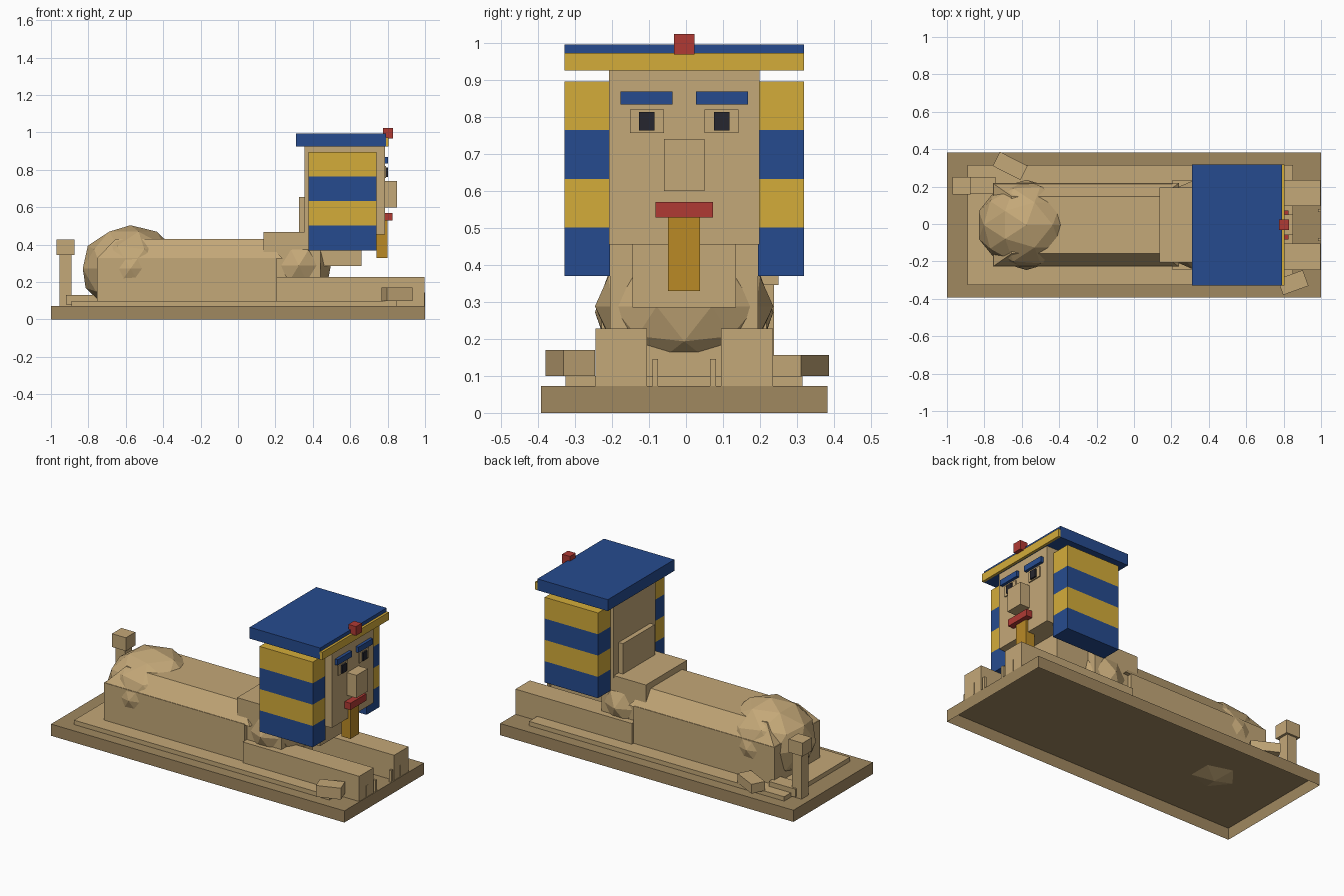
import bpy, bmesh
from mathutils import Matrix, Vector
from math import radians

cube = bpy.data.objects.get("Cube")
if cube:
    bpy.data.objects.remove(cube, do_unlink=True)

YC = -0.005  # centre line of the figure


def material(name, hex_code):
    rgb = [int(hex_code[i:i + 2], 16) / 255 for i in (0, 2, 4)]
    lin = [c / 12.92 if c <= 0.04045 else ((c + 0.055) / 1.055) ** 2.4 for c in rgb]
    m = bpy.data.materials.new(name)
    m.use_nodes = True
    m.diffuse_color = (*lin, 1)
    bsdf = next(n for n in m.node_tree.nodes if n.type == 'BSDF_PRINCIPLED')
    bsdf.inputs["Base Color"].default_value = (*lin, 1)
    return m


SAND = material("sandstone", "C4A878")
DARK = material("dark_sandstone", "A08860")
BLUE = material("royal_blue", "264B8F")
GOLD = material("gold", "D4AC3A")
OCHRE = material("ochre", "BA8A26")
RED = material("red", "B03A34")
BLACK = material("black", "26262E")


def finish(name, bm, mat):
    bmesh.ops.recalc_face_normals(bm, faces=bm.faces)
    me = bpy.data.meshes.new(name)
    bm.to_mesh(me)
    bm.free()
    me.materials.append(mat)
    ob = bpy.data.objects.new(name, me)
    bpy.context.collection.objects.link(ob)
    return ob


def box_mesh(x, y, z, angle=0):
    bm = bmesh.new()
    bmesh.ops.create_cube(bm, size=1)
    centre = Vector((sum(x) / 2, sum(y) / 2, sum(z) / 2))
    size = Vector((x[1] - x[0], y[1] - y[0], z[1] - z[0]))
    bm.transform(Matrix.Translation(centre) @ Matrix.Rotation(radians(angle), 4, 'Z')
                 @ Matrix.Diagonal(size).to_4x4())
    return bm


def box(name, mat, x, y, z, angle=0):
    return finish(name, box_mesh(x, y, z, angle), mat)


def centred(name, mat, x, half, z):
    return box(name, mat, x, (YC - half, YC + half), z)


def pair(name, mat, x, inner, outer, z):
    box("left_" + name, mat, x, (YC + inner, YC + outer), z)
    box("right_" + name, mat, x, (YC - outer, YC - inner), z)


def boulder(name, centre, radii):
    bm = bmesh.new()
    bmesh.ops.create_icosphere(bm, subdivisions=2, radius=1)
    bm.transform(Matrix.Translation(centre) @ Matrix.Diagonal(radii).to_4x4())
    return finish(name, bm, SAND)


# Base slab, open underneath
bm = box_mesh((-1, 1), (YC - 0.387, YC + 0.387), (0, 0.072))
bm.normal_update()
bmesh.ops.delete(bm, geom=[f for f in bm.faces if f.normal.z < -0.5], context='FACES_ONLY')
me_base = finish("base_slab", bm, DARK)
for p in me_base.data.polygons:
    if p.center.z > 0.07 and p.normal.z < 0:
        me_base.data.flip_normals()
        break

# Plinth step
centred("plinth", SAND, (-0.89, 0.85), 0.32, (0.073, 0.10))

# Body with a sloped roof-like back
centred("body", SAND, (-0.755, 0.205), 0.223, (0.09, 0.33))
bm = box_mesh((-0.755, 0.24), (YC - 0.223, YC + 0.223), (0.325, 0.43))
for v in bm.verts:
    if v.co.z > 0.4:
        v.co.x += 0.1 if v.co.x < 0 else -0.1
        v.co.y += 0.07 if v.co.y < 0 else -0.07
finish("back_ridge", bm, SAND)
boulder("haunches", Vector((-0.575, YC, 0.272)), Vector((0.268, 0.241, 0.232)))

# Chest, neck and forelegs
centred("chest", SAND, (0.137, 0.44), 0.2, (0.09, 0.468))
boulder("chest_boulder", Vector((0.325, YC, 0.288)), Vector((0.18, 0.241, 0.18)))
centred("neck", SAND, (0.40, 0.66), 0.14, (0.285, 0.47))
pair("foreleg", SAND, (0.205, 0.998), 0.1, 0.24, (0.073, 0.228))
for i, y in enumerate((0.078, 0.165)):
    pair("toe_%d" % (i + 1), SAND, (0.985, 1.0), y - 0.008, y + 0.008, (0.073, 0.145))

# Splayed side paws
box("front_side_paw", SAND, (0.778, 0.922), (-0.358, -0.268), (0.10, 0.17), 20)
box("hind_side_paw", SAND, (-0.745, -0.579), (0.268, 0.353), (0.10, 0.157), -27)

# Tail
box("tail_root", SAND, (-0.92, -0.74), (0.16, 0.25), (0.08, 0.13))
box("tail_post", SAND, (-0.955, -0.89), (0.172, 0.238), (0.073, 0.35))
box("tail_tip", SAND, (-0.97, -0.875), (0.158, 0.25), (0.345, 0.427))

# Head and face
centred("head", SAND, (0.355, 0.785), 0.203, (0.455, 0.93))
centred("nape_plate", SAND, (0.325, 0.36), 0.155, (0.46, 0.655))
centred("nose", SAND, (0.78, 0.85), 0.055, (0.60, 0.74))
centred("mouth", RED, (0.78, 0.825), 0.078, (0.528, 0.57))
centred("beard", OCHRE, (0.74, 0.80), 0.043, (0.33, 0.53))
pair("eye", SAND, (0.78, 0.792), 0.055, 0.147, (0.757, 0.82))
pair("pupil", BLACK, (0.785, 0.802), 0.08, 0.122, (0.763, 0.813))
pair("eyebrow", BLUE, (0.78, 0.803), 0.032, 0.172, (0.833, 0.868))

# Striped side flaps of the headdress, bands alternating from the bottom
for i in range(4):
    low = 0.37 + i * 0.1313
    pair("flap_band_%d" % (i + 1), GOLD if i % 2 else BLUE,
         (0.377, 0.74), 0.2, 0.324, (low, low + 0.1313))

# Headdress top, brow band and jewel
centred("headdress_top", BLUE, (0.31, 0.79), 0.324, (0.925, 0.995))
centred("brow_band", GOLD, (0.785, 0.805), 0.324, (0.925, 0.973))
centred("jewel", RED, (0.775, 0.828), 0.028, (0.968, 1.024))
